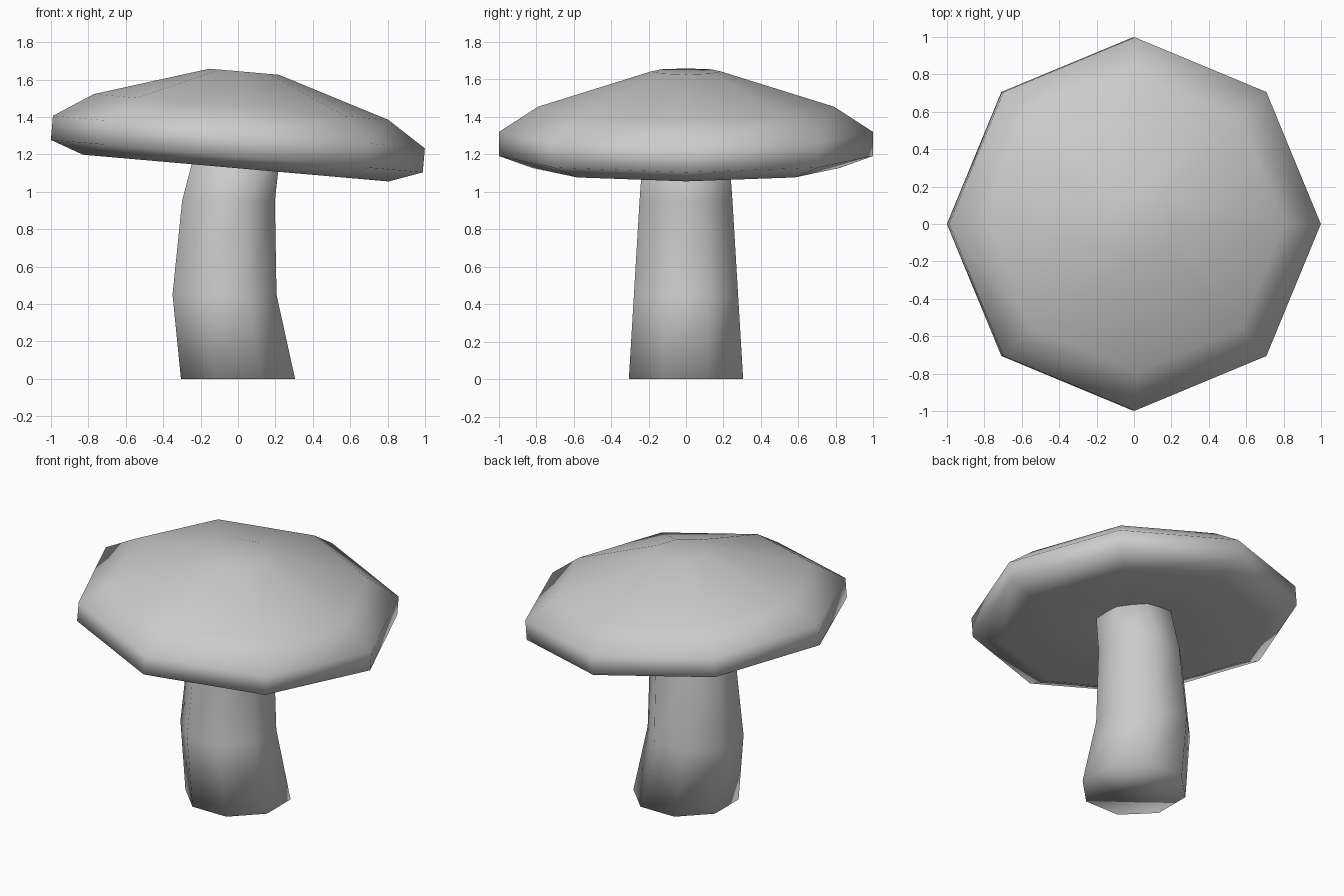
import bpy
import bmesh
import math
from mathutils import Matrix, Vector

default = bpy.data.objects.get("Cube")
if default:
    bpy.data.objects.remove(default, do_unlink=True)

SIDES = 8

grey = bpy.data.materials.new("plain grey")
grey.use_nodes = True
colour = (0.6, 0.6, 0.6, 1.0)
grey.diffuse_color = colour
grey.node_tree.nodes["Principled BSDF"].inputs["Base Color"].default_value = colour


def loft(name, rings, turn, transform):
    """Closed octagonal loft through rings of (centre x, height, radius)."""
    bm = bmesh.new()
    loops = []
    for cx, z, radius in rings:
        angles = [turn + math.tau * i / SIDES for i in range(SIDES)]
        loops.append([
            bm.verts.new(transform @ Vector((cx + radius * math.cos(a), radius * math.sin(a), z)))
            for a in angles
        ])
    for low, high in zip(loops, loops[1:]):
        for i in range(SIDES):
            j = (i + 1) % SIDES
            bm.faces.new((low[i], low[j], high[j], high[i]))
    bm.faces.new(loops[0][::-1])
    bm.faces.new(loops[-1])
    for face in bm.faces:
        face.smooth = True
    mesh = bpy.data.meshes.new(name)
    bm.to_mesh(mesh)
    bm.free()
    mesh.materials.append(grey)
    obj = bpy.data.objects.new(name, mesh)
    bpy.context.collection.objects.link(obj)
    return obj


# Bent stem, flat side to the front, its top buried in the cap
half_turn = math.pi / SIDES
flat = math.cos(half_turn)
stem_rings = [
    (0.0, 0.0, 0.305 / flat),
    (-0.072, 0.45, 0.278 / flat),
    (-0.051, 0.95, 0.248 / flat),
    (0.01, 1.28, 0.224 / flat),
]
loft("stem", stem_rings, half_turn, Matrix.Identity(4))

# Wide cap with a shallow hollow underside, tipped down towards the model's left
cap_rings = [
    (0.0, 0.067, 0.19),
    (0.0, 0.0, 0.82),
    (0.0, 0.064, 0.998),
    (0.0, 0.193, 0.998),
    (0.0, 0.328, 0.79),
    (0.0, 0.517, 0.186),
]
tilt = Matrix.Translation((-0.012, 0, 1.127)) @ Matrix.Rotation(math.radians(5), 4, 'Y')
loft("cap", cap_rings, 0.0, tilt)
